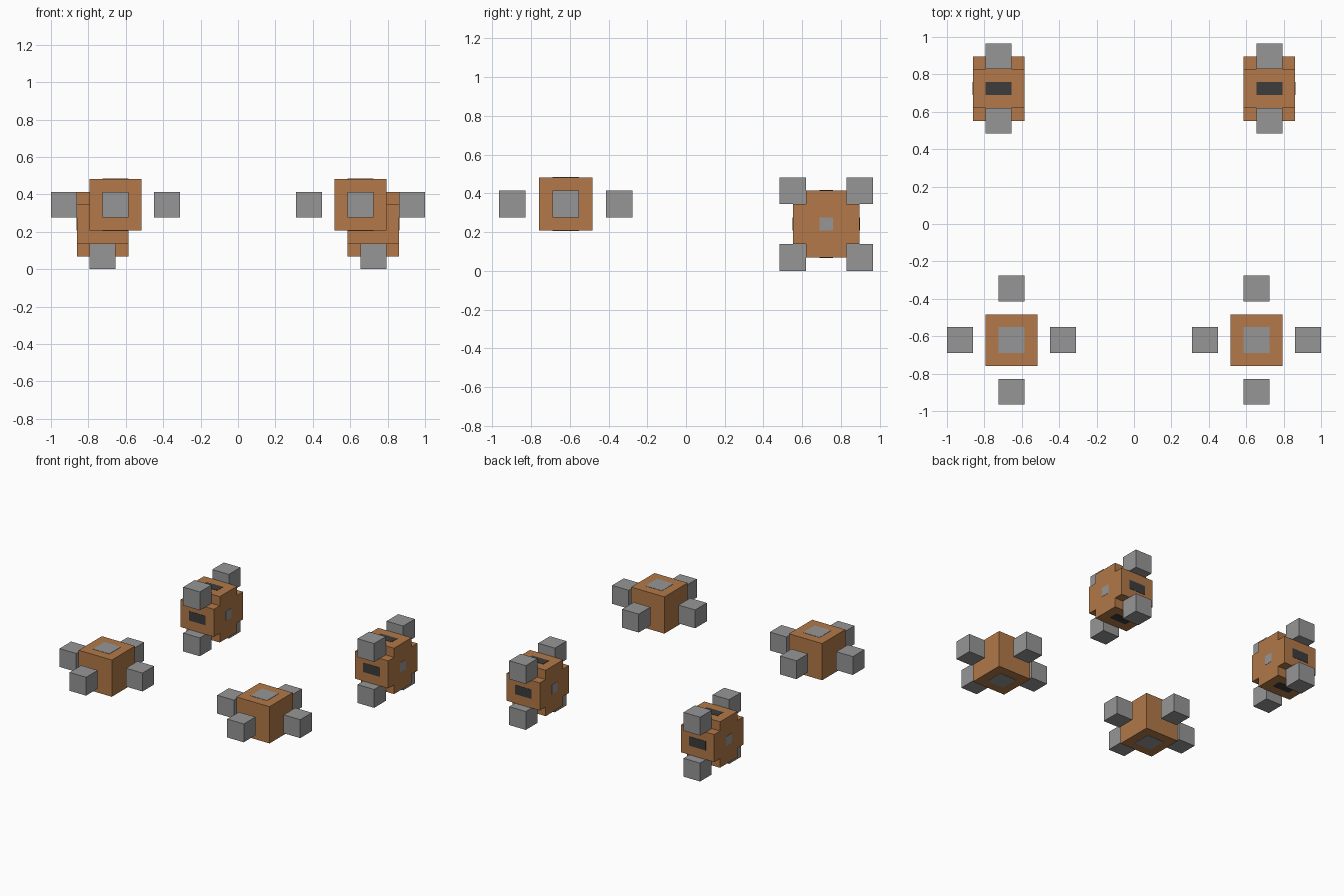
import bpy
import bmesh
from mathutils import Vector

if "Cube" in bpy.data.objects:
    bpy.data.objects.remove(bpy.data.objects["Cube"])

U = 2 / 29      # block unit: everything sits on this grid
T = 0.06        # plate thickness in block units


def material(name, rgb):
    m = bpy.data.materials.new(name)
    m.diffuse_color = (*rgb, 1)
    m.use_nodes = True
    m.node_tree.nodes["Principled BSDF"].inputs["Base Color"].default_value = m.diffuse_color
    return m


ORANGE = material("orange brown", (0.445, 0.190, 0.065))
GREY = material("mid grey", (0.305, 0.305, 0.305))
DARK = material("dark grey", (0.045, 0.045, 0.045))


def finish(name, bm, mat):
    bmesh.ops.recalc_face_normals(bm, faces=bm.faces)
    mesh = bpy.data.meshes.new(name)
    bm.to_mesh(mesh)
    bm.free()
    mesh.materials.append(mat)
    bpy.context.collection.objects.link(bpy.data.objects.new(name, mesh))


def box(name, centre, size, mat):
    bm = bmesh.new()
    bmesh.ops.create_cube(bm, size=1)
    for v in bm.verts:
        v.co = Vector([(c + p * s) * U for c, p, s in zip(centre, v.co, size)])
    finish(name, bm, mat)


def notched_body(name, centre):
    """Side profile with four square corner notches, extruded along x."""
    outline = []
    for sy, sz in ((1, 1), (-1, 1), (-1, -1), (1, -1)):
        corner = [(2.5, 1.5), (1.5, 1.5), (1.5, 2.5)]
        if sy * sz < 0:
            corner.reverse()
        outline += [(sy * y, sz * z) for y, z in corner]
    cx, cy, cz = centre
    bm = bmesh.new()
    face = bm.faces.new([bm.verts.new(((cx - 2) * U, (cy + y) * U, (cz + z) * U))
                         for y, z in outline])
    ext = bmesh.ops.extrude_face_region(bm, geom=[face])
    moved = [g for g in ext["geom"] if isinstance(g, bmesh.types.BMVert)]
    bmesh.ops.translate(bm, verts=moved, vec=(4 * U, 0, 0))
    finish(name, bm, ORANGE)


for side, sx in (("left", -1), ("right", 1)):
    # Front pod: cube hub, plates above and below, four floating blocks
    x, y, z = 9.5 * sx, -9, 5
    box(f"{side}_front_hub", (x, y, z), (4, 4, 4), ORANGE)
    for s in (-1, 1):
        box(f"{side}_front_hub_plate", (x, y, z + 2 * s), (2, 2, T), GREY)
        box(f"{side}_front_side_block", (x + 4 * s, y, z), (2, 2, 2), GREY)
        box(f"{side}_front_end_block", (x, y + 4 * s, z), (2, 2, 2), GREY)

    # Rear pod: notched body, corner blocks, dark vents and side plates
    x, y, z = 10.5 * sx, 10.5, 3.5
    notched_body(f"{side}_rear_body", (x, y, z))
    for s in (-1, 1):
        box(f"{side}_rear_flat_vent", (x, y, z + 2.5 * s), (2, 1, T), DARK)
        box(f"{side}_rear_upright_vent", (x, y + 2.5 * s, z), (2, T, 1), DARK)
        box(f"{side}_rear_side_plate", (x + 2 * s, y, z), (T, 1, 1), GREY)
        for t in (-1, 1):
            box(f"{side}_rear_corner_block", (x, y + 2.5 * s, z + 2.5 * t),
                (2, 2, 2), GREY)
